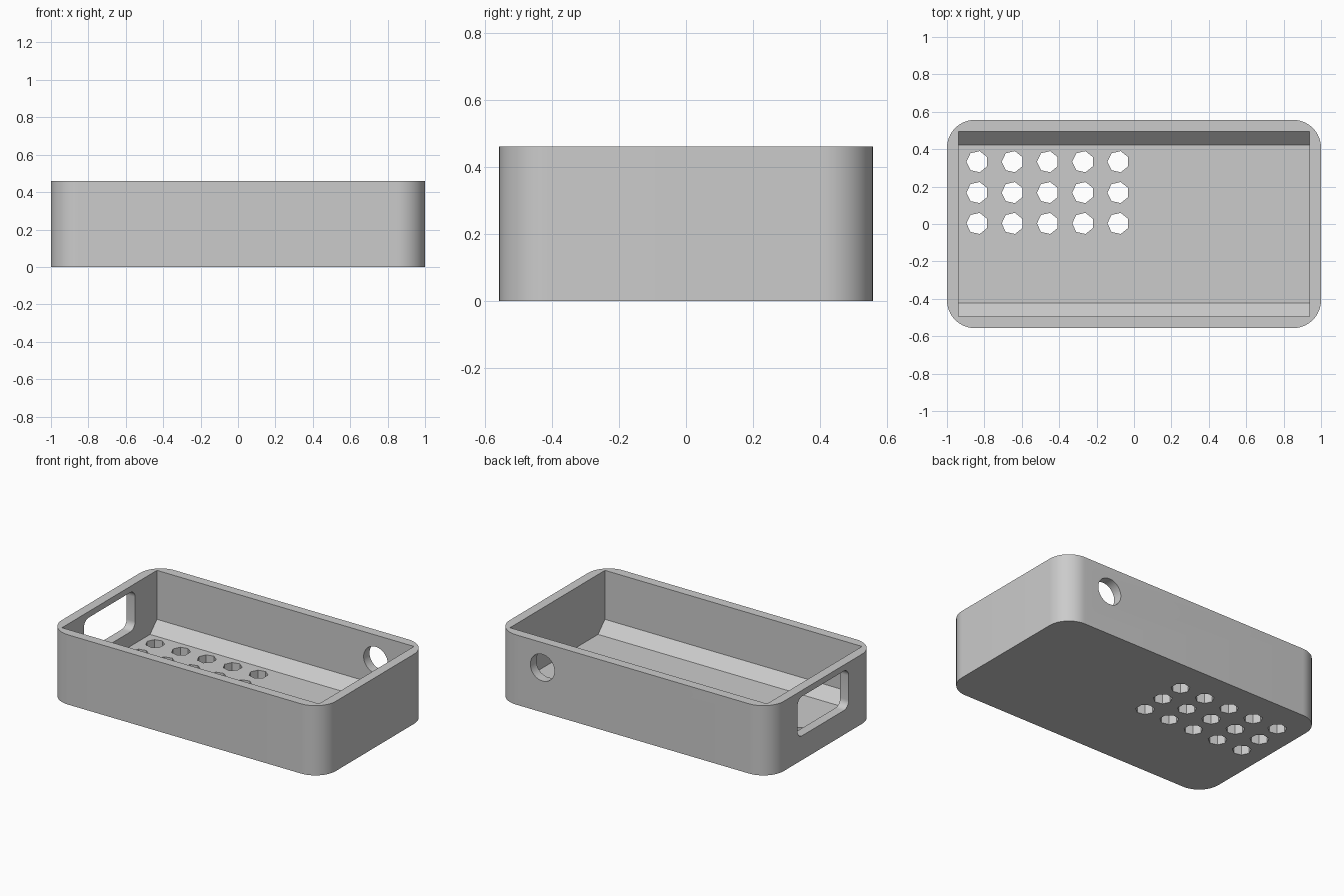
import bpy, bmesh, math
from mathutils import Matrix, Vector

cube = bpy.data.objects.get("Cube")
if cube:
    bpy.data.objects.remove(cube, do_unlink=True)

HX, HY, HEIGHT = 1.0, 0.557, 0.46      # outer half sizes and height
IX, IY, FLOOR = 0.938, 0.495, 0.065    # cavity half sizes and floor level
SLOPE = 0.072                          # fillet strip along the long walls

grey = bpy.data.materials.new("plain_grey")
grey.use_nodes = True
grey.diffuse_color = (0.6, 0.6, 0.6, 1)
grey.node_tree.nodes["Principled BSDF"].inputs["Base Color"].default_value = (0.6, 0.6, 0.6, 1)


def rounded_rect(hx, hy, r, steps):
    """Outline of a rounded rectangle, counter-clockwise."""
    pts = []
    for k, (sx, sy) in enumerate([(1, 1), (-1, 1), (-1, -1), (1, -1)]):
        for i in range(steps + 1):
            a = math.pi / 2 * (k + i / steps)
            pts.append((sx * (hx - r) + r * math.cos(a), sy * (hy - r) + r * math.sin(a)))
    return pts


def polygon(r, sides, turn=0.0):
    return [(r * math.cos(turn + math.tau * i / sides), r * math.sin(turn + math.tau * i / sides))
            for i in range(sides)]


def prism(name, outline, depth, u, v, origin):
    """Extrude an outline drawn on axes u, v by depth along u x v."""
    u, v, origin = Vector(u), Vector(v), Vector(origin)
    bm = bmesh.new()
    face = bm.faces.new([bm.verts.new(origin + u * a + v * b) for a, b in outline])
    new = bmesh.ops.extrude_face_region(bm, geom=[face])["geom"]
    bmesh.ops.translate(bm, vec=u.cross(v) * depth,
                        verts=[e for e in new if isinstance(e, bmesh.types.BMVert)])
    bmesh.ops.recalc_face_normals(bm, faces=bm.faces)
    mesh = bpy.data.meshes.new(name)
    bm.to_mesh(mesh)
    bm.free()
    obj = bpy.data.objects.new(name, mesh)
    bpy.context.collection.objects.link(obj)
    mesh.materials.append(grey)
    return obj


X, Y, Z = (1, 0, 0), (0, 1, 0), (0, 0, 1)

# Outer block with rounded upright corners
tray = prism("enclosure_tray", rounded_rect(HX, HY, 0.15, 16), HEIGHT, X, Y, (0, 0, 0))

# Cavity with sloped strips where the long walls meet the floor
half = [(IY - SLOPE, FLOOR), (IY, FLOOR + SLOPE), (IY, HEIGHT + 0.1)]
section = half + [(-y, z) for y, z in reversed(half)]
cutters = [prism("cavity_cutter", section, 2 * IX, Y, Z, (-IX, 0, 0))]

# Rounded window in the right-hand end wall
cutters.append(prism("window_cutter", rounded_rect(0.267, 0.13, 0.05, 8), 0.2, Y, Z, (-1.1, 0, 0.29)))

# Round cable hole in the back wall
cutters.append(prism("cable_hole_cutter", polygon(0.088, 40), 0.2, Z, X, (0.658, 0.45, 0.295)))

# Grid of vent holes through the floor
for row in range(3):
    for col in range(5):
        cutters.append(prism("vent_cutter", polygon(0.058, 7, math.radians(26)), 0.2, X, Y,
                             (-0.838 + 0.1885 * col, 0.333 - 0.165 * row, -0.06)))

bpy.context.view_layer.objects.active = tray
for cutter in cutters:
    mod = tray.modifiers.new("cut", 'BOOLEAN')
    mod.operation, mod.solver, mod.object = 'DIFFERENCE', 'EXACT', cutter
    bpy.ops.object.modifier_apply(modifier=mod.name)
    bpy.data.objects.remove(cutter, do_unlink=True)

# Smooth the rounded walls, keep real edges crisp
bpy.ops.object.select_all(action='DESELECT')
tray.select_set(True)
bpy.ops.object.shade_smooth_by_angle(angle=math.radians(30))
